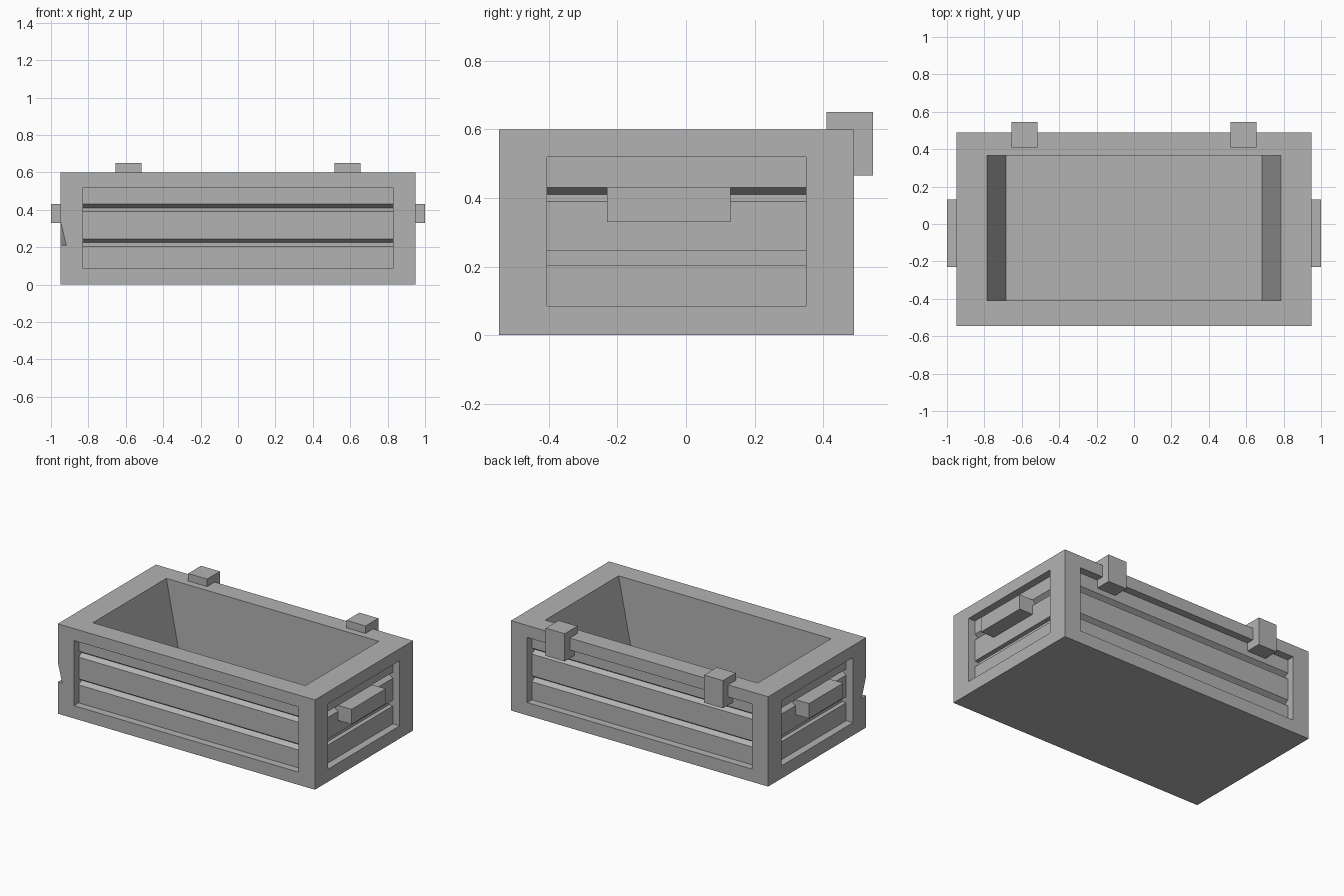
import bpy, bmesh
from mathutils import Vector

cube = bpy.data.objects.get("Cube")
if cube:
    bpy.data.objects.remove(cube, do_unlink=True)

grey = bpy.data.materials.new("plain grey")
grey.use_nodes = True
COLOUR = (0.45, 0.45, 0.45, 1)
grey.diffuse_color = COLOUR
grey.node_tree.nodes["Principled BSDF"].inputs["Base Color"].default_value = COLOUR


def hull(name, points):
    """Convex solid around a few corner points."""
    bm = bmesh.new()
    for p in points:
        bm.verts.new(p)
    bmesh.ops.convex_hull(bm, input=bm.verts)
    bmesh.ops.dissolve_limit(bm, angle_limit=0.01, verts=bm.verts, edges=bm.edges)
    bmesh.ops.recalc_face_normals(bm, faces=bm.faces)
    mesh = bpy.data.meshes.new(name)
    bm.to_mesh(mesh)
    bm.free()
    mesh.materials.append(grey)
    obj = bpy.data.objects.new(name, mesh)
    bpy.context.collection.objects.link(obj)
    return obj


def box(name, x, y, z):
    return hull(name, [(a, b, c) for a in x for b in y for c in z])


def cut(target, cutter):
    mod = target.modifiers.new(cutter.name, 'BOOLEAN')
    mod.operation, mod.solver, mod.object = 'DIFFERENCE', 'EXACT', cutter
    cutter.hide_render = True
    cutter.hide_viewport = True
    cutter.hide_set(True)


FRONT, BACK, SIDE, TOP = -0.545, 0.49, 0.95, 0.6
LOW, HIGH = 0.085, 0.52        # height of the side openings
FACE, DEEP = 0.05, 0.08        # depth of slat faces and of the groove bottoms

# Chest body, with a hollow whose ends lean inward
body = box("chest_body", (-SIDE, SIDE), (FRONT, BACK), (0, TOP))
floor, rim = 0.1, 0.7
hollow = [(s * (0.785 if z > floor else 0.685), y, z)
          for s in (-1, 1) for y in (-0.41, 0.365) for z in (floor, TOP)]
hollow += [(x, y, rim) for x, y, z in hollow if z == TOP]
cut(body, hull("hollow_cutter", hollow))

# Chipped front corner
cut(body, hull("chip_cutter", [(-0.951, -0.546, 0.352), (-0.965, -0.56, 0.215),
                               (-0.917, -0.546, 0.21), (-0.951, -0.495, 0.21)]))

# Each wall: outward axis, outward sign, surface position, opening span
walls = {
    "front": (1, -1, FRONT, (-0.83, 0.83)),
    "back": (1, 1, BACK, (-0.83, 0.83)),
    "left": (0, 1, SIDE, (-0.405, 0.35)),
    "right": (0, -1, -SIDE, (-0.405, 0.35)),
}


def wall_prism(name, wall, profile, extra=0.0):
    """Extrude a (depth, height) profile along a wall's opening."""
    axis, sign, surface, span = walls[wall]
    points = []
    for along in (span[0] - extra, span[1] + extra):
        for depth, z in profile:
            p = Vector((along, along, z))
            p[axis] = surface - sign * depth
            points.append(p)
    return hull(name, points)


for wall in walls:
    # Framed opening
    cut(body, wall_prism(wall + "_opening_cutter", wall,
                         [(-0.05, LOW), (-0.05, HIGH), (DEEP, LOW), (DEEP, HIGH)]))
    # Slats with chamfers at the grooves; the low end groove is square
    chamfer = 0.02 if wall in ("front", "back") else 0
    slats = {
        "lower": (LOW, 0.205, 0, chamfer),
        "middle": (0.245, 0.39, chamfer, 0.02),
        "upper": (0.43, HIGH, 0.02, 0),
    }
    for label, (z0, z1, under, over) in slats.items():
        wall_prism(f"{wall}_{label}_slat", wall,
                   [(FACE, z0), (FACE, z1),
                    (DEEP, z0 - under), (DEEP, z1 + over)], 0.002)

# End handles and rear hinge blocks
for side, s in (("left", 1), ("right", -1)):
    box(side + "_handle", (s * 0.88, s * 1.0), (-0.23, 0.13), (0.33, 0.43))
    box(side + "_hinge", (s * 0.515, s * 0.655), (0.41, 0.545), (0.465, 0.65))
